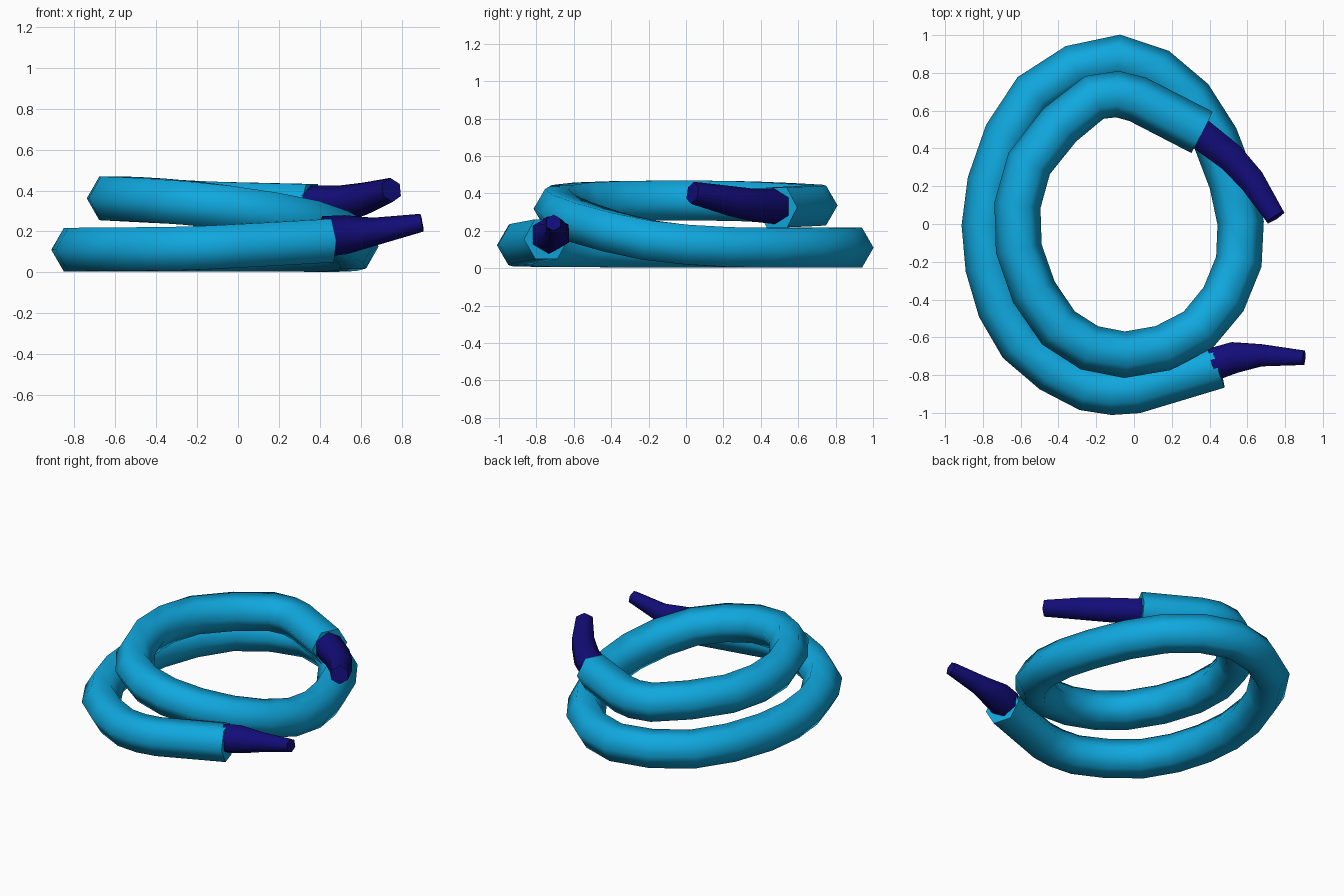
import bpy, bmesh, math
from mathutils import Vector

if "Cube" in bpy.data.objects:
    bpy.data.objects.remove(bpy.data.objects["Cube"])


def material(name, rgb):
    m = bpy.data.materials.new(name)
    m.diffuse_color = (*rgb, 1)
    m.use_nodes = True
    m.node_tree.nodes["Principled BSDF"].inputs["Base Color"].default_value = m.diffuse_color
    return m


def smooth_path(pts):
    """Add a Catmull-Rom midpoint to every inner span; end spans stay straight."""
    out = [pts[0]]
    for i in range(1, len(pts) - 2):
        a, b, c, d = pts[i - 1:i + 3]
        if i == 1:
            a = b * 2 - c
        if i == len(pts) - 3:
            d = c * 2 - b
        out += [b, (b + c) * 0.5625 - (a + d) * 0.0625]
    return out + pts[-2:]


def sweep(name, pts, radii, mat, turn=0.0, sides=6):
    """Six-sided tube through the points, kept upright along its length."""
    bm = bmesh.new()
    rings = []
    for i, p in enumerate(pts):
        before = (p - pts[i - 1]).normalized() if i else Vector()
        after = (pts[i + 1] - p).normalized() if i < len(pts) - 1 else Vector()
        t = (before + after).normalized()
        side = t.cross(Vector((0, 0, 1))).normalized()
        up = side.cross(t)
        ring = []
        for k in range(sides):
            a = turn + math.tau * k / sides
            ring.append(bm.verts.new(p + radii[i] * (math.cos(a) * side + math.sin(a) * up)))
        rings.append(ring)
    for r, s in zip(rings, rings[1:]):
        for k in range(sides):
            n = (k + 1) % sides
            bm.faces.new((r[k], r[n], s[n], s[k]))
    bm.faces.new(rings[0])
    bm.faces.new(rings[-1])
    bmesh.ops.recalc_face_normals(bm, faces=bm.faces)
    me = bpy.data.meshes.new(name)
    bm.to_mesh(me)
    bm.free()
    me.materials.append(mat)
    ob = bpy.data.objects.new(name, me)
    bpy.context.collection.objects.link(ob)
    bpy.context.view_layer.objects.active = ob
    ob.select_set(True)
    bpy.ops.object.shade_smooth_by_angle(angle=math.radians(62))
    ob.select_set(False)


blue = material("hose_blue", (0.005, 0.39, 0.73))
navy = material("end_navy", (0.006, 0.004, 0.19))

# Coiled hose: low outer turn, rising into the smaller upper turn
coil = [Vector(p) for p in (
    (0.445, -0.748, 0.155), (0.01, -0.88, 0.13), (-0.25, -0.868, 0.117),
    (-0.60, -0.63, 0.113), (-0.77, -0.23, 0.111), (-0.76, 0.22, 0.11),
    (-0.53, 0.69, 0.11), (-0.08, 0.88, 0.11), (0.30, 0.66, 0.11),
    (0.52, 0.22, 0.113), (0.555, -0.20, 0.15), (0.34, -0.56, 0.245),
    (-0.05, -0.692, 0.318), (-0.40, -0.55, 0.352), (-0.61, -0.13, 0.362),
    (-0.555, 0.32, 0.358), (-0.21, 0.67, 0.34), (0.02, 0.66, 0.333),
    (0.36, 0.485, 0.325))]
path = smooth_path(coil)
sweep("coiled_hose", path, [0.123] * len(path), blue)

# Tapered end pieces
ends = {
    "lower_hose_end": (((0.42, -0.742, 0.175), (0.53, -0.707, 0.185),
                        (0.67, -0.695, 0.20), (0.90, -0.708, 0.243)),
                       (0.1, 0.095, 0.068, 0.044)),
    "upper_hose_end": (((0.34, 0.485, 0.33), (0.51, 0.355, 0.338),
                        (0.62, 0.235, 0.36), (0.75, 0.035, 0.403)),
                       (0.095, 0.088, 0.08, 0.06)),
}
for name, (pts, radii) in ends.items():
    sweep(name, [Vector(p) for p in pts], radii, navy, turn=math.pi / 6)
